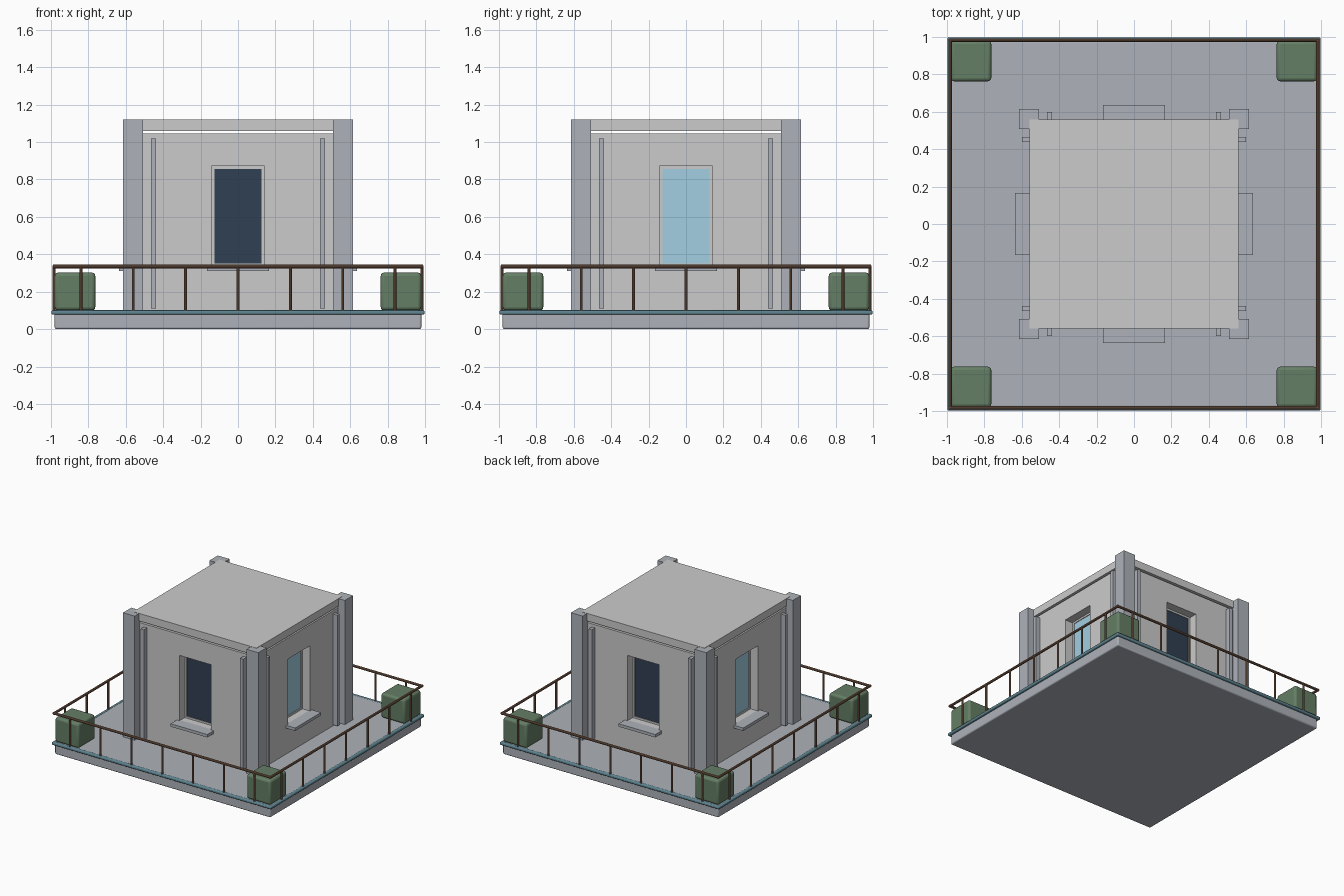
import bpy, bmesh
from math import pi
from mathutils import Matrix, Vector

if "Cube" in bpy.data.objects:
    bpy.data.objects.remove(bpy.data.objects["Cube"])


def material(name, rgb):
    m = bpy.data.materials.new(name)
    m.diffuse_color = (*rgb, 1)
    m.use_nodes = True
    m.node_tree.nodes["Principled BSDF"].inputs["Base Color"].default_value = m.diffuse_color
    return m


STONE = material("pale_stone", (0.42, 0.45, 0.49))
TEAL = material("teal", (0.12, 0.24, 0.29))
BROWN = material("brown", (0.24, 0.13, 0.08))
GREEN = material("green", (0.13, 0.21, 0.13))
DARK = material("dark_glass", (0.03, 0.05, 0.085))
BLUE = material("light_glass", (0.36, 0.62, 0.75))


def finish(bm, name, mat):
    me = bpy.data.meshes.new(name)
    bm.to_mesh(me)
    bm.free()
    ob = bpy.data.objects.new(name, me)
    bpy.context.collection.objects.link(ob)
    if mat:
        me.materials.append(mat)
    return ob


def box(name, lo, hi, mat=None, turn=0, bevel=0):
    """Box between two corners, turned about z by quarter turns."""
    lo, hi = Vector(lo), Vector(hi)
    bm = bmesh.new()
    bmesh.ops.create_cube(bm, size=1, matrix=Matrix.Rotation(turn * pi / 2, 4, 'Z')
                          @ Matrix.Translation((lo + hi) / 2)
                          @ Matrix.Diagonal((*(hi - lo), 1)))
    ob = finish(bm, name, mat)
    if bevel:
        mod = ob.modifiers.new("bevel", 'BEVEL')
        mod.width = bevel
        mod.segments = 3
        bpy.context.view_layer.objects.active = ob
        ob.select_set(True)
        bpy.ops.object.shade_smooth_by_angle()
        ob.select_set(False)
    return ob


def rod(name, a, b, r, mat, turn):
    """Thin round bar between two points."""
    a, b = Vector(a), Vector(b)
    d = b - a
    bm = bmesh.new()
    bmesh.ops.create_cone(bm, segments=10, radius1=r, radius2=r, depth=d.length, cap_ends=True,
                          matrix=Matrix.Rotation(turn * pi / 2, 4, 'Z')
                          @ Matrix.Translation((a + b) / 2)
                          @ d.to_track_quat('Z', 'Y').to_matrix().to_4x4())
    return finish(bm, name, mat)


# Terrace, room body and roof slab (with a shadow gap below it)
box("terrace_slab", (-.98, -.98, 0), (.98, .98, .1), STONE, bevel=.01)
body = box("room_walls", (-.555, -.555, .1), (.555, .555, 1.045))
box("roof_slab", (-.56, -.56, 1.06), (.56, .56, 1.122))

WALL, BACK = -.555, -.475
cutters = []
for t in range(4):
    # Window recess, frame, pane and sill
    cutters.append(box("window_cutter", (-.143, -.7, .335), (.143, BACK, .872), turn=t))
    for s in (-1, 1):
        x0, x1 = sorted((s * .125, s * .143))
        box("window_frame_side", (x0, BACK - .012, .335), (x1, BACK, .872), turn=t)
    box("window_frame_top", (-.125, BACK - .012, .857), (.125, BACK, .872), turn=t)
    box("window_frame_bottom", (-.125, BACK - .012, .335), (.125, BACK, .35), turn=t)
    box("window_pane", (-.125, BACK - .006, .35), (.125, BACK + .004, .857),
        BLUE if t % 2 else DARK, t)
    box("window_sill", (-.167, -.637, .312), (.167, WALL + .01, .336), STONE, t)

    # Vertical wall strips
    for x in (-.452, .452):
        box("wall_strip", (x - .014, -.598, .11), (x + .014, WALL + .01, 1.02), STONE, t)

    # Corner pillar and planter
    box("corner_pillar", (-.615, -.615, .1), (-.508, -.508, 1.12), STONE, t)
    box("planter", (-.98, -.98, .1), (-.763, -.763, .302), GREEN, t, bevel=.018)

    # Terrace edge trim
    box("edge_trim", (-.997, -.997, .077), (.997, -.97, .101), TEAL, t, bevel=.008)

    # Railing
    rod("hand_rail", (-.99, -.983, .335), (.99, -.983, .335), .01, BROWN, t)
    for i in range(-3, 4):
        rod("rail_post", (i * .28, -.983, .098), (i * .28, -.983, .335), .008, BROWN, t)

# Cut the window recesses into the walls
bpy.context.view_layer.objects.active = body
for c in cutters:
    mod = body.modifiers.new("recess", 'BOOLEAN')
    mod.operation = 'DIFFERENCE'
    mod.solver = 'EXACT'
    mod.object = c
    bpy.ops.object.modifier_apply(modifier=mod.name)
    bpy.data.objects.remove(c)
